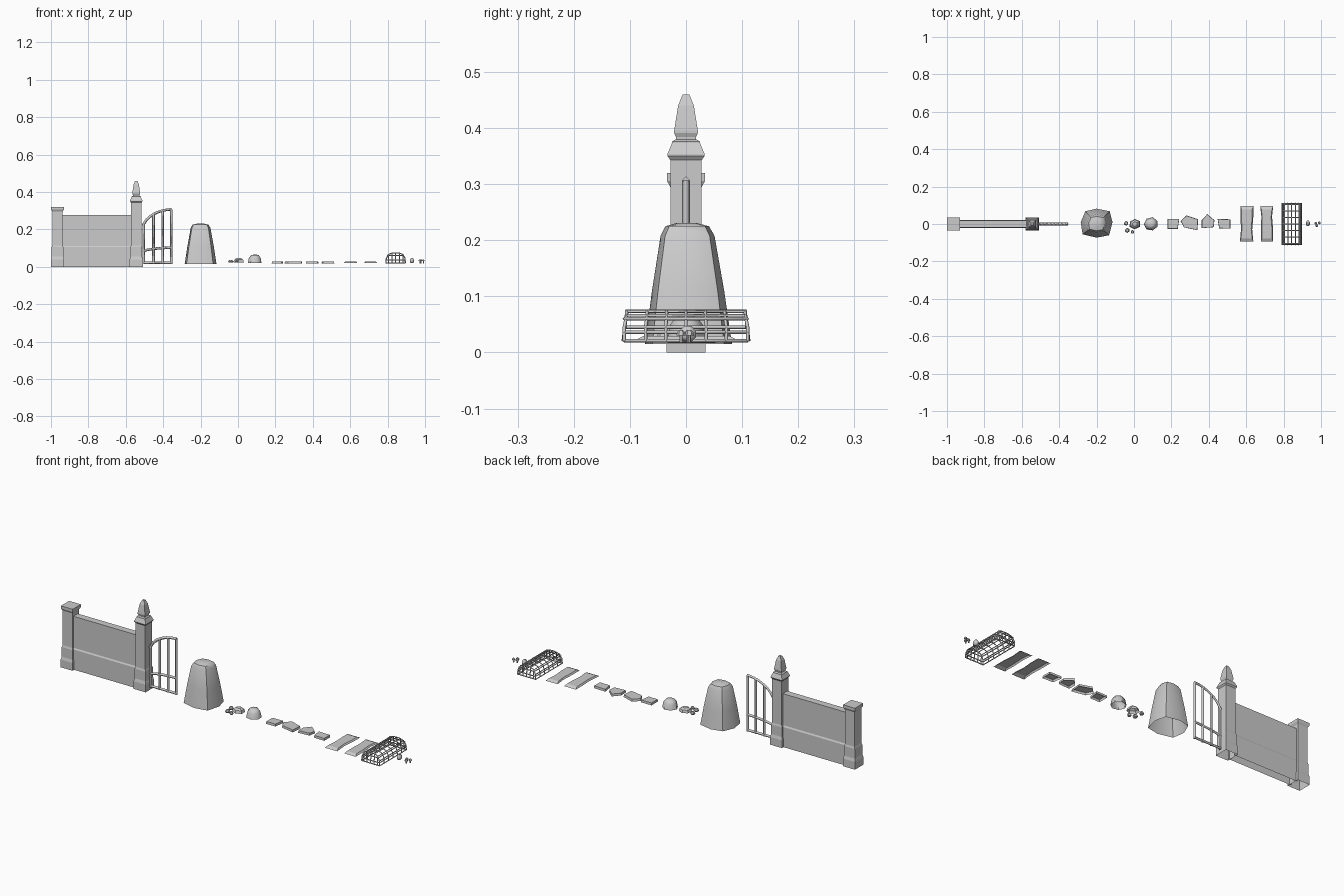
import bpy, bmesh, math, random

if "Cube" in bpy.data.objects:
    bpy.data.objects.remove(bpy.data.objects["Cube"])
random.seed(3)


def finish(name, bm, smooth=None):
    bmesh.ops.recalc_face_normals(bm, faces=bm.faces[:])
    me = bpy.data.meshes.new(name)
    bm.to_mesh(me)
    bm.free()
    ob = bpy.data.objects.new(name, me)
    bpy.context.collection.objects.link(ob)
    if smooth:
        bpy.ops.object.select_all(action='DESELECT')
        ob.select_set(True)
        bpy.context.view_layer.objects.active = ob
        bpy.ops.object.shade_smooth_by_angle(angle=math.radians(smooth))
    return ob


def loft(name, outline, rings, cx, cy=0, bottom=False, smooth=None):
    """Stack scaled copies of an outline; the top is capped, the base stays open."""
    bm = bmesh.new()
    loops = [[bm.verts.new((cx + x * s, cy + y * s, z)) for x, y in outline] for s, z in rings]
    n = len(outline)
    for a, b in zip(loops, loops[1:]):
        for i in range(n):
            bm.faces.new((a[i], a[(i + 1) % n], b[(i + 1) % n], b[i]))
    bm.faces.new(loops[-1])
    if bottom:
        bm.faces.new(loops[0][::-1])
    return finish(name, bm, smooth)


def ngon(n, rx, ry, jitter=0.0):
    pts = []
    for i in range(n):
        a = math.tau * (i + 0.5) / n
        k = 1 + random.uniform(-jitter, jitter)
        pts.append((rx * k * math.cos(a), ry * k * math.sin(a)))
    return pts


def bars(name, paths, r):
    """Four-sided bars along each path, joined in one object."""
    cu = bpy.data.curves.new(name, 'CURVE')
    cu.dimensions = '3D'
    cu.bevel_depth = r
    cu.bevel_resolution = 0
    cu.use_fill_caps = True
    for pts in paths:
        sp = cu.splines.new('POLY')
        sp.points.add(len(pts) - 1)
        for p, co in zip(sp.points, pts):
            p.co = (*co, 1)
    ob = bpy.data.objects.new(name, cu)
    bpy.context.collection.objects.link(ob)
    bpy.ops.object.select_all(action='DESELECT')
    ob.select_set(True)
    bpy.context.view_layer.objects.active = ob
    bpy.ops.object.convert(target='MESH')


# Pillars: square sections, plain end post and gate post with finial
square = [(-1, -1), (1, -1), (1, 1), (-1, 1)]
base = [(.035, 0), (.035, .04), (.031, .055), (.031, .105), (.028, .115)]
loft("end_pillar", square, base + [(.028, .295), (.034, .306), (.034, .32)], -.965)
loft("gate_pillar", square, base + [(.028, .343), (.033, .35), (.033, .354), (.025, .373),
     (.025, .376), (.018, .38), (.018, .384), (.021, .391), (.021, .396),
     (.014, .44), (.006, .46)], -.544)

# Wall: thin slab with a slightly thicker plinth, extruded along x
bm = bmesh.new()
prof = [(-.022, 0), (-.022, .105), (-.018, .112), (-.018, .276),
        (.018, .276), (.018, .112), (.022, .105), (.022, 0)]
ends = [[bm.verts.new((x, y, z)) for y, z in prof] for x in (-.94, -.57)]
for i in range(len(prof) - 1):
    bm.faces.new((ends[0][i], ends[0][i + 1], ends[1][i + 1], ends[1][i]))
finish("wall", bm)


# Gate leaf: uprights under an arched top rail, with middle and bottom rails
def arch(x, lo, hi):
    t = (x + .35) / .16
    return lo + (hi - lo) * math.sqrt(max(0, 1 - .93 * t * t))


xs = [-.508 + .154 * i / 8 for i in range(9)]
top = [(x, 0, arch(x, .185, .307)) for x in xs]
mid = [(x, 0, arch(x, .075, .102)) for x in xs]
paths = [top, mid, [(-.508, 0, .022), (-.354, 0, .022)]]
paths += [[(x, 0, .016), (x, 0, arch(x, .185, .307))] for x in (-.504, -.452, -.403, -.356)]
bars("gate", paths, .007)

# Haystack: eight-sided tapering mound
hay = [(-.085, .01), (-.06, .068), (0, .082), (.07, .068),
       (.085, .01), (.067, -.06), (0, -.073), (-.075, -.055)]
loft("haystack", hay, [(1, .015), (.83, .11), (.62, .208), (.5, .225), (.22, .231)], -.2,
     smooth=45)

# Rocks: low domes and pebbles
loft("large_rock", ngon(7, .039, .037, .06), [(1, .02), (.85, .048), (.55, .063), (.2, .065)],
     .092, smooth=50)
loft("small_rock", ngon(6, .03, .028, .08), [(1, .024), (.85, .038), (.45, .046)], .004)
for i, (x, y, r) in enumerate([(-.042, .004, .012), (-.036, -.034, .013), (-.008, -.042, .01)]):
    loft(f"pebble_{i}", ngon(6, r, r, .1), [(.8, .022), (1, .028), (.6, .036)], x, y, True)

# Stepping stones: flat irregular slabs
stones = [
    (.21, [(-.03, .027), (.032, .027), (.024, -.026), (-.03, -.026)]),
    (.297, [(-.048, .016), (-.016, .046), (.046, .025), (.042, -.033), (-.03, -.018)]),
    (.396, [(-.034, .02), (-.004, .053), (.034, .02), (.03, -.017), (-.034, -.022)]),
    (.481, [(-.034, .027), (.034, .025), (.034, -.025), (-.026, -.023)])]
for i, (x, pts) in enumerate(stones):
    loft(f"stepping_stone_{i}", pts, [(1, .017), (.96, .029)], x)

# Soil beds: thin, slightly domed sheets
for name, x, s in (("left_bed", .602, 1), ("right_bed", .708, -1)):
    half = [(.036, .095), (.033 + .003 * s, .04), (.033 - .003 * s, -.03), (.036, -.093)]
    pts = half + [(-px - .003 * s * (py < 0) + .003, py) for px, py in half[::-1]]
    loft(name, pts, [(1, .021), (.82, .029)], x)

# Cage: crosswise hoops, lengthwise ribs over the ends and side rails
cx = .843
hoop = [(-.052, .02), (-.05, .045), (-.039, .066), (-.02, .073), (0, .074),
        (.02, .073), (.039, .066), (.05, .045), (.052, .02)]
paths = [[(cx + x, y * (1 if z < .05 else .96), z) for x, z in hoop]
         for y in (-.11, -.072, -.036, 0, .036, .072, .11)]
for x, z in hoop[1:-1]:
    rib = [(cx + x, -.106, z), (cx + x, .106, z)]
    if z > .05:
        rib = [(cx + x, -.112, .02)] + rib + [(cx + x, .112, .02)]
    paths.append(rib)
for z, w in ((.021, .052), (.036, .051), (.06, .044)):
    paths.append([(cx + sx * w, sy * .11, z)
                  for sx, sy in ((-1, -1), (1, -1), (1, 1), (-1, 1), (-1, -1))])
bars("cage", paths, .003)

# Vegetable and a few small mushrooms
loft("round_vegetable", ngon(8, .012, .016), [(.5, .02), (1, .027), (1, .038), (.45, .047)],
     .93, .003, True, 50)
for i, (x, y) in enumerate([(.972, .004), (.978, -.009), (.991, .006)]):
    loft(f"mushroom_{i}", ngon(6, 1, 1), [(.003, .018), (.003, .03), (.008, .03), (.007, .036),
         (.003, .04)], x, y, True)
